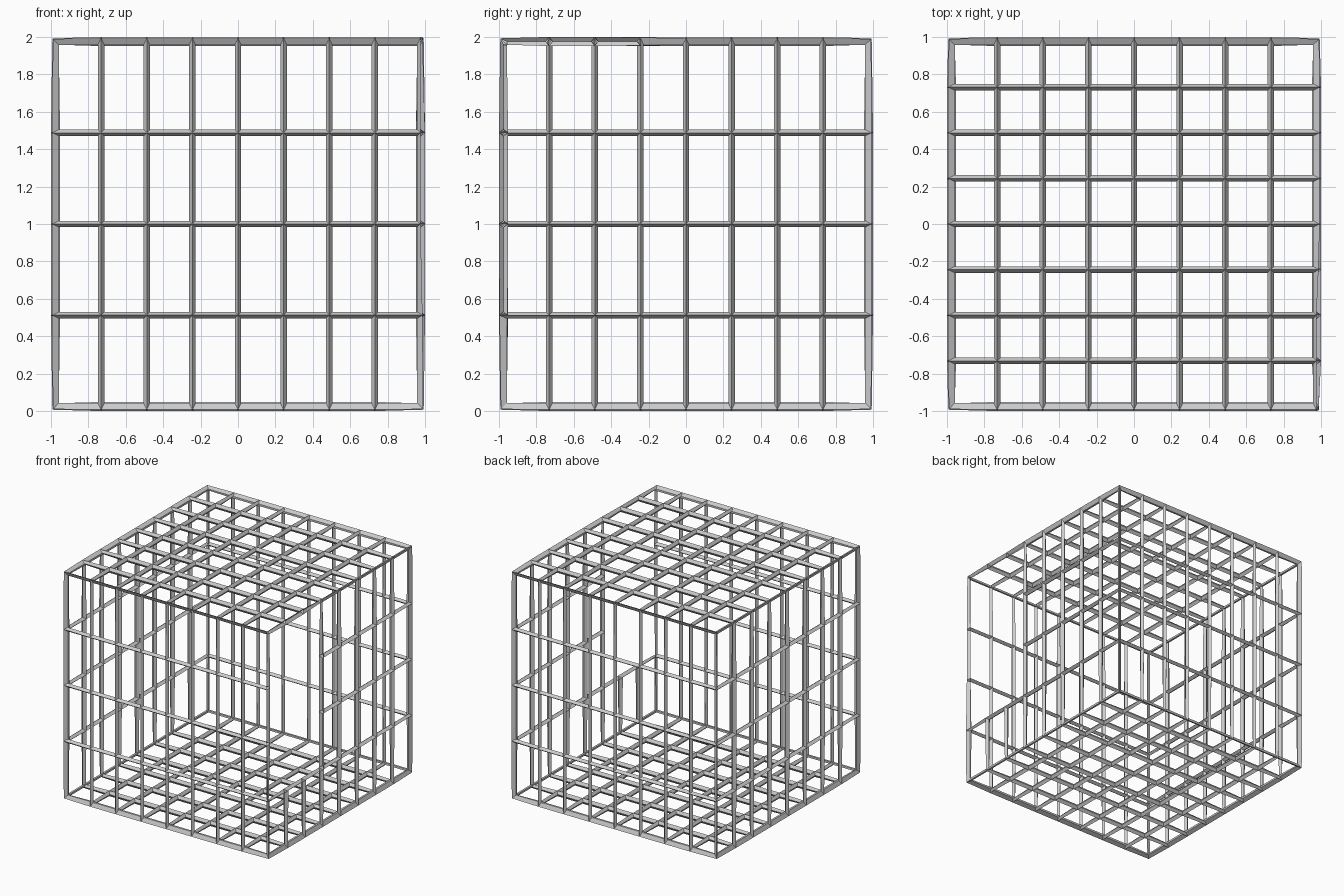
import bpy, bmesh
from mathutils import Vector

if "Cube" in bpy.data.objects:
    bpy.data.objects.remove(bpy.data.objects["Cube"])

S = 2 / 2.05          # half size of the cage centre lines
T = 0.05 * S          # bar thickness
NX = NY = 8
NZ = 4

bm = bmesh.new()


def panel(origin, u, v, nu, nv, skip=lambda i, j: False):
    """Grid of quads from a corner along two edge directions."""
    o, u, v = Vector(origin), Vector(u), Vector(v)
    for i in range(nu):
        for j in range(nv):
            if skip(i, j):
                continue
            cs = [(i, j), (i + 1, j), (i + 1, j + 1), (i, j + 1)]
            bm.faces.new([bm.verts.new(o + u * (a / nu) + v * (b / nv))
                          for a, b in cs])


X, Y, Z = (2 * S, 0, 0), (0, 2 * S, 0), (0, 0, 2 * S)

# floor and roof
panel((-S, -S, -S), Y, X, NY, NX)
panel((-S, -S, S), X, Y, NX, NY)
# front and back walls
panel((-S, -S, -S), X, Z, NX, NZ)
panel((-S, S, -S), Z, X, NZ, NX)
# left wall
panel((-S, -S, -S), Z, Y, NZ, NY)
# right wall with door opening next to the front corner
panel((S, -S, -S), Y, Z, NY, NZ, lambda i, j: i < 3 and j > 0)

bmesh.ops.remove_doubles(bm, verts=bm.verts, dist=1e-4)
bmesh.ops.recalc_face_normals(bm, faces=bm.faces)
bmesh.ops.translate(bm, verts=bm.verts, vec=(0, 0, 1))

mesh = bpy.data.meshes.new("cage_bars")
bm.to_mesh(mesh)
bm.free()
cage = bpy.data.objects.new("cage_bars", mesh)
bpy.context.collection.objects.link(cage)

# turn the panel edges into bars
w = cage.modifiers.new("bars", 'WIREFRAME')
w.thickness = T
w.offset = 0
w.use_even_offset = False
w.use_boundary = False
w.use_replace = True
